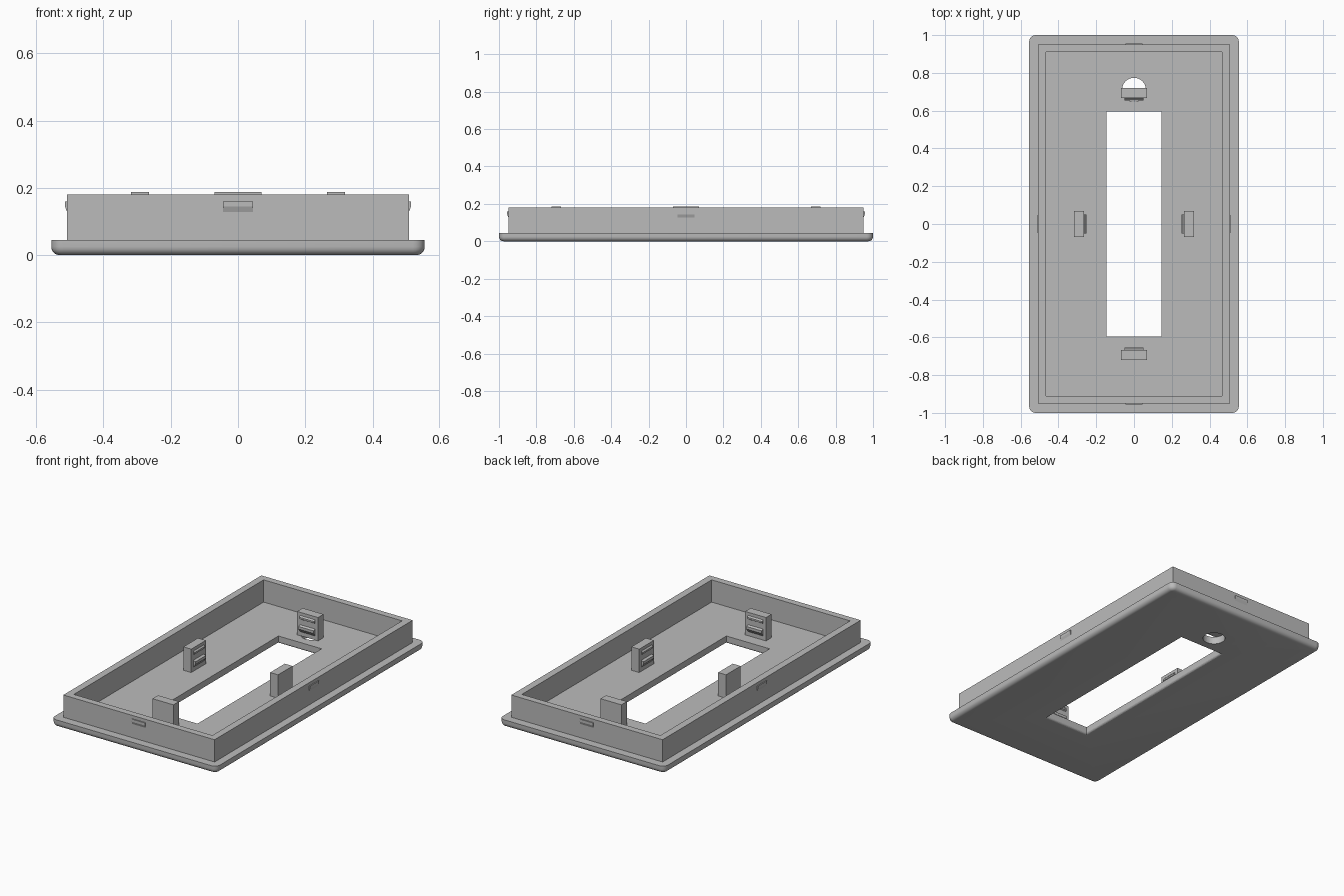
import bpy, bmesh, math
from mathutils import Matrix

if "Cube" in bpy.data.objects:
    bpy.data.objects.remove(bpy.data.objects["Cube"])

FLOOR, RIM_TOP, CLIP_TOP = 0.045, 0.18, 0.187

grey = bpy.data.materials.new("plain grey")
grey.diffuse_color = (0.5, 0.5, 0.5, 1)
grey.use_nodes = True
grey.node_tree.nodes["Principled BSDF"].inputs["Base Color"].default_value = grey.diffuse_color


def rounded_rect(hx, hy, r, z, n=6):
    """Outline of a rectangle with rounded corners at height z."""
    if r <= 0:
        return [(hx, hy, z), (-hx, hy, z), (-hx, -hy, z), (hx, -hy, z)]
    pts = []
    for k, (sx, sy) in enumerate([(1, 1), (-1, 1), (-1, -1), (1, -1)]):
        for i in range(n + 1):
            a = math.pi / 2 * (k + i / n)
            pts.append((sx * (hx - r) + r * math.cos(a),
                        sy * (hy - r) + r * math.sin(a), z))
    return pts


def loft(name, rings, caps=True):
    """Skin a stack of equal-length rings."""
    bm = bmesh.new()
    vs = [[bm.verts.new(p) for p in ring] for ring in rings]
    n = len(vs[0])
    for a, b in zip(vs, vs[1:]):
        for i in range(n):
            j = (i + 1) % n
            bm.faces.new((a[i], a[j], b[j], b[i]))
    if caps:
        bm.faces.new(vs[0][::-1])
        bm.faces.new(vs[-1])
        bmesh.ops.recalc_face_normals(bm, faces=bm.faces)
    mesh = bpy.data.meshes.new(name)
    bm.to_mesh(mesh)
    bm.free()
    ob = bpy.data.objects.new(name, mesh)
    mesh.materials.append(grey)
    bpy.context.collection.objects.link(ob)
    return ob


def extrude_y(name, profile, half):
    """Extrude an x-z profile along y."""
    return loft(name, [[(x, y, z) for x, z in profile] for y in (-half, half)])


def place(ob, x, angle):
    """Move out along x, then turn about the centre."""
    ob.data.transform(Matrix.Rotation(angle, 4, 'Z') @ Matrix.Translation((x, 0, 0)))


# Face plate with rounded corners and rounded lower edge
R = 0.025
rings = []
for i in range(6):
    a = math.pi / 2 * i / 5
    d = R * (1 - math.sin(a))
    rings.append(rounded_rect(0.555 - d, 1 - d, 0.035 - d, R * (1 - math.cos(a))))
rings.append(rounded_rect(0.555, 1, 0.035, FLOOR))
plate = loft("face_plate", rings)

# Window cutter, eased at the lower edge
E = 0.012
rings = [rounded_rect(0.145 + E, 0.595 + E, 0, -0.05)]
for i in range(5):
    a = math.pi / 2 * i / 4
    d = E * (1 - math.sin(a))
    rings.append(rounded_rect(0.145 + d, 0.595 + d, 0, E * (1 - math.cos(a))))
rings.append(rounded_rect(0.145, 0.595, 0, 0.1))
window = loft("window_cutter", rings)

# Round hole cutter
hole = loft("hole_cutter", [
    [(0.063 * math.cos(math.tau * i / 40), 0.711 + 0.063 * math.sin(math.tau * i / 40), z)
     for i in range(40)] for z in (-0.05, 0.1)])

for cutter in (window, hole):
    cutter.hide_render = True
    cutter.hide_viewport = True
    mod = plate.modifiers.new(cutter.name, 'BOOLEAN')
    mod.operation = 'DIFFERENCE'
    mod.solver = 'EXACT'
    mod.object = cutter

bpy.context.view_layer.objects.active = plate
plate.select_set(True)
bpy.ops.object.shade_smooth_by_angle(angle=math.radians(35))

# Upright rim wall
loft("rim_wall", [rounded_rect(0.508, 0.95, 0, FLOOR), rounded_rect(0.508, 0.95, 0, RIM_TOP),
                  rounded_rect(0.465, 0.91, 0, RIM_TOP), rounded_rect(0.465, 0.91, 0, FLOOR)],
     caps=False)

# Four sides: inner clip with two teeth, and a snap wedge outside the rim
sides = [("right", 0, 0.265, 0.508), ("back", 90, 0.667, 0.95),
         ("left", 180, 0.265, 0.508), ("front", 270, 0.667, 0.95)]
for side, deg, clip_x, wall_x in sides:
    ang = math.radians(deg)
    post = extrude_y(side + "_clip",
                     [(0, FLOOR), (0.053, FLOOR), (0.053, CLIP_TOP), (0, CLIP_TOP)], 0.07)
    upper = extrude_y(side + "_clip_upper_tooth",
                      [(0, 0.145), (0, 0.168), (-0.008, 0.16), (-0.008, 0.15)], 0.05)
    lower = extrude_y(side + "_clip_lower_tooth",
                      [(0, 0.07), (0, 0.112), (-0.014, 0.106), (-0.014, 0.09)], 0.05)
    for ob in (post, upper, lower):
        place(ob, clip_x, ang)
    snap = extrude_y(side + "_snap_wedge",
                     [(0, 0.128), (0.006, 0.144), (0.006, 0.16), (0, 0.16)], 0.045)
    place(snap, wall_x, ang)
